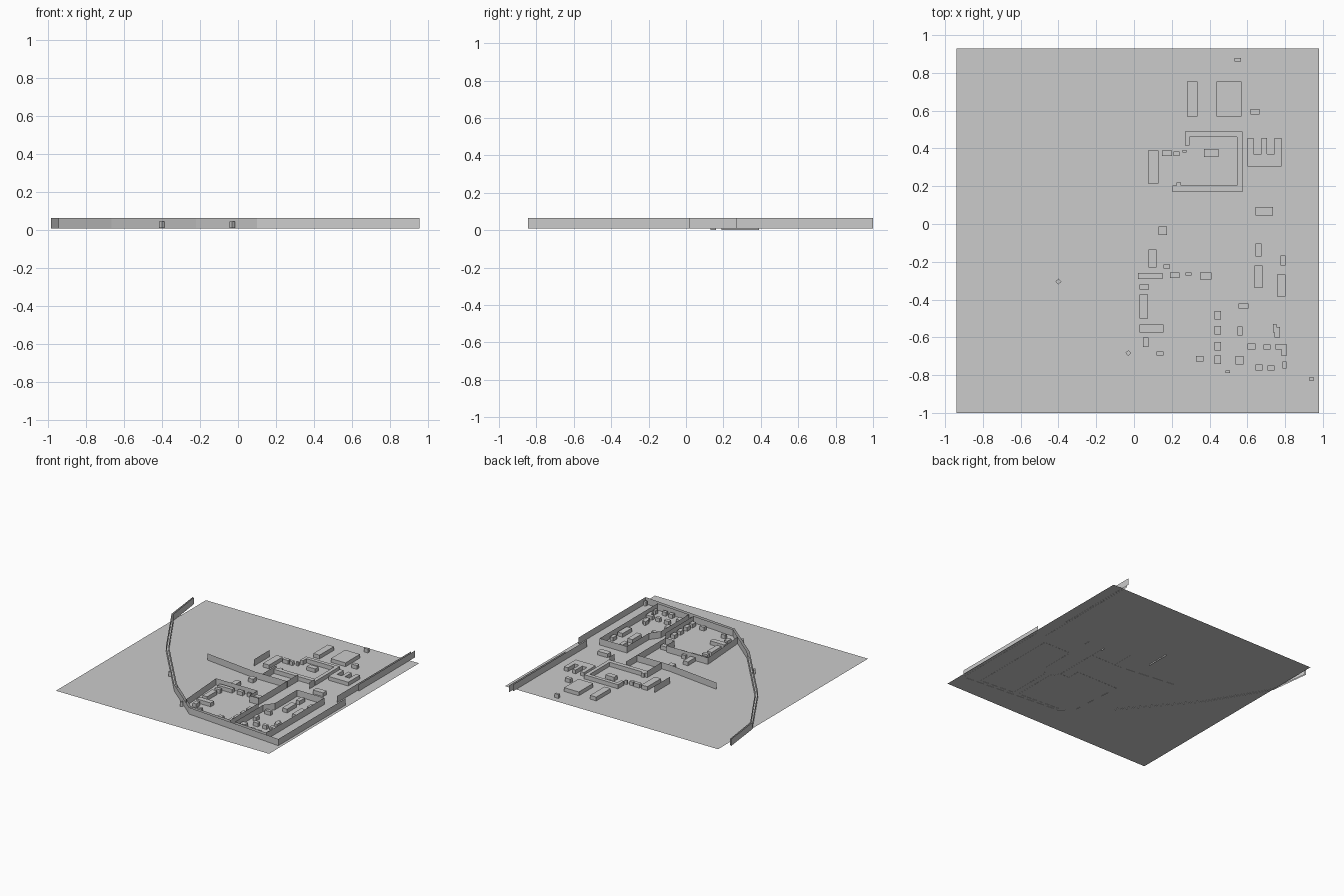
import bpy, bmesh, math
from mathutils import Matrix

BASE = 0.011


def finish(name, bm):
    mesh = bpy.data.meshes.new(name)
    bm.to_mesh(mesh)
    bm.free()
    obj = bpy.data.objects.new(name, mesh)
    bpy.context.collection.objects.link(obj)
    return obj


def fence(name, points, low=0.01, high=0.065):
    """Thin upright sheet following a path."""
    bm = bmesh.new()
    cols = [(bm.verts.new((x, y, low)), bm.verts.new((x, y, high))) for x, y in points]
    for a, b in zip(cols, cols[1:]):
        bm.faces.new((a[0], b[0], b[1], a[1]))
    return finish(name, bm)


def add_box(bm, x0, x1, y0, y1, high, angle=0):
    m = (Matrix.Translation(((x0 + x1) / 2, (y0 + y1) / 2, (BASE + high) / 2))
         @ Matrix.Rotation(angle, 4, 'Z')
         @ Matrix.Diagonal((x1 - x0, y1 - y0, high - BASE, 1)))
    bmesh.ops.create_cube(bm, size=1, matrix=m)


def houses(name, boxes, high=0.042):
    bm = bmesh.new()
    for box in boxes:
        add_box(bm, *box, high)
    return finish(name, bm)


def block(name, outline, high):
    """Building with an irregular footprint."""
    bm = bmesh.new()
    face = bm.faces.new([bm.verts.new((x, y, BASE)) for x, y in outline])
    top = bmesh.ops.extrude_face_region(bm, geom=[face])["geom"]
    for v in top:
        if isinstance(v, bmesh.types.BMVert):
            v.co.z = high
    bmesh.ops.recalc_face_normals(bm, faces=bm.faces)
    return finish(name, bm)


# Ground sheet
bm = bmesh.new()
bm.faces.new([bm.verts.new((x, y, BASE)) for x, y in
              ((-0.94, -1), (0.98, -1), (0.98, 0.93), (-0.94, 0.93))])
finish("ground", bm)

# Perimeter walls
fence("outer_wall", [(-0.985, 0.825), (-0.945, 0.495), (-0.665, 0.025), (-0.22, -0.505),
                     (0.1, -0.77), (0.955, -0.845), (0.955, 0.02)])
fence("inner_wall", [(-0.975, 0.825), (-0.932, 0.505), (-0.65, 0.037), (-0.207, -0.49),
                     (0.1, -0.748), (0.475, -0.775)])
fence("east_wall", [(0.88, 0.02), (0.88, 0.97)])
fence("east_outer_wall", [(0.895, 0.27), (0.895, 1.0)])

# Street and compound fences
fence("north_west_fence", [(-0.33, 0.08), (0.14, 0.02), (0.43, 0.02)])
fence("west_screen", [(0.01, 0.19), (0.01, 0.39)], low=0.0)
fence("gate_stub", [(0.427, 0.13), (0.427, 0.16)], low=0.0)
fence("court_fence", [(0.205, 0.2), (0.205, 0.02)])
fence("street_west_fence", [(0.427, 0.13), (0.427, -0.345), (0.475, -0.415), (0.475, -0.775)])
fence("street_east_fence", [(0.575, -0.06), (0.575, -0.345), (0.52, -0.42), (0.52, -0.78)])
fence("gate_fence", [(0.575, 0.16), (0.575, 0.1)])
fence("east_compound_fence", [(0.575, -0.06), (0.82, -0.06), (0.82, -0.805), (0.52, -0.78)])
fence("west_compound_fence", [(0.0, -0.67), (-0.03, -0.24), (0.345, -0.24),
                              (0.345, -0.345), (0.427, -0.345)])

# Courtyard building and comb-shaped building
block("courtyard_building", [
    (0.27, 0.415), (0.27, 0.49), (0.575, 0.49), (0.575, 0.17), (0.205, 0.17), (0.205, 0.205),
    (0.225, 0.205), (0.225, 0.22), (0.25, 0.22), (0.25, 0.205), (0.545, 0.205), (0.545, 0.46),
    (0.295, 0.46), (0.295, 0.415)], 0.045)
block("comb_building", [
    (0.60, 0.305), (0.78, 0.305), (0.78, 0.455), (0.745, 0.455), (0.745, 0.37), (0.705, 0.37),
    (0.705, 0.455), (0.675, 0.455), (0.675, 0.37), (0.633, 0.37), (0.633, 0.455), (0.60, 0.455)],
    0.042)

# Houses by district: x0, x1, y0, y1
houses("north_houses", [
    (.28, .335, .57, .755), (.437, .57, .57, .755), (.533, .567, .86, .88),
    (.617, .665, .58, .61), (.075, .13, .215, .39), (.147, .2, .36, .39),
    (.21, .24, .36, .385), (.258, .278, .378, .392), (.37, .447, .355, .397),
    (.643, .735, .045, .09), (.13, .175, -.057, -.013), (.077, .12, -.23, -.135),
    (.157, .19, -.235, -.215)])
houses("south_west_houses", [
    (.02, .15, -.29, -.26), (.19, .24, -.285, -.257), (.273, .305, -.273, -.257),
    (.35, .41, -.295, -.257), (.03, .08, -.348, -.32), (.03, .073, -.5, -.373),
    (.03, .157, -.575, -.533), (.047, .077, -.65, -.6), (.12, .157, -.697, -.675),
    (.327, .367, -.728, -.7)])
houses("street_row_houses", [(.427, .46, y, y + .045) for y in (-.505, -.585, -.67, -.74)])
houses("south_east_houses", [
    (.485, .507, -.79, -.775), (.553, .607, -.447, -.42), (.548, .575, -.59, -.543),
    (.643, .675, -.172, -.103), (.637, .68, -.34, -.22), (.775, .803, -.22, -.167),
    (.757, .803, -.384, -.267), (.6, .643, -.664, -.632), (.685, .722, -.664, -.638),
    (.537, .58, -.743, -.7), (.643, .68, -.775, -.743), (.706, .743, -.775, -.75),
    (.786, .807, -.765, -.728)])
block("stepped_house", [(.745, -.6), (.772, -.6), (.772, -.545), (.755, -.545), (.755, -.53),
                        (.737, -.53), (.737, -.575), (.745, -.575)], 0.042)
block("corner_house", [(.75, -.664), (.782, -.664), (.782, -.7), (.807, -.7), (.807, -.635),
                       (.75, -.635)], 0.042)

# Watch towers along the wall
for i, (x, y, turn) in enumerate([(-.4, -.305, 40), (-.03, -.683, 40), (.94, -.82, 0)]):
    bm = bmesh.new()
    add_box(bm, x - .011, x + .011, y - .011, y + .011, 0.046, math.radians(turn))
    finish(f"watch_tower_{i + 1}", bm)
